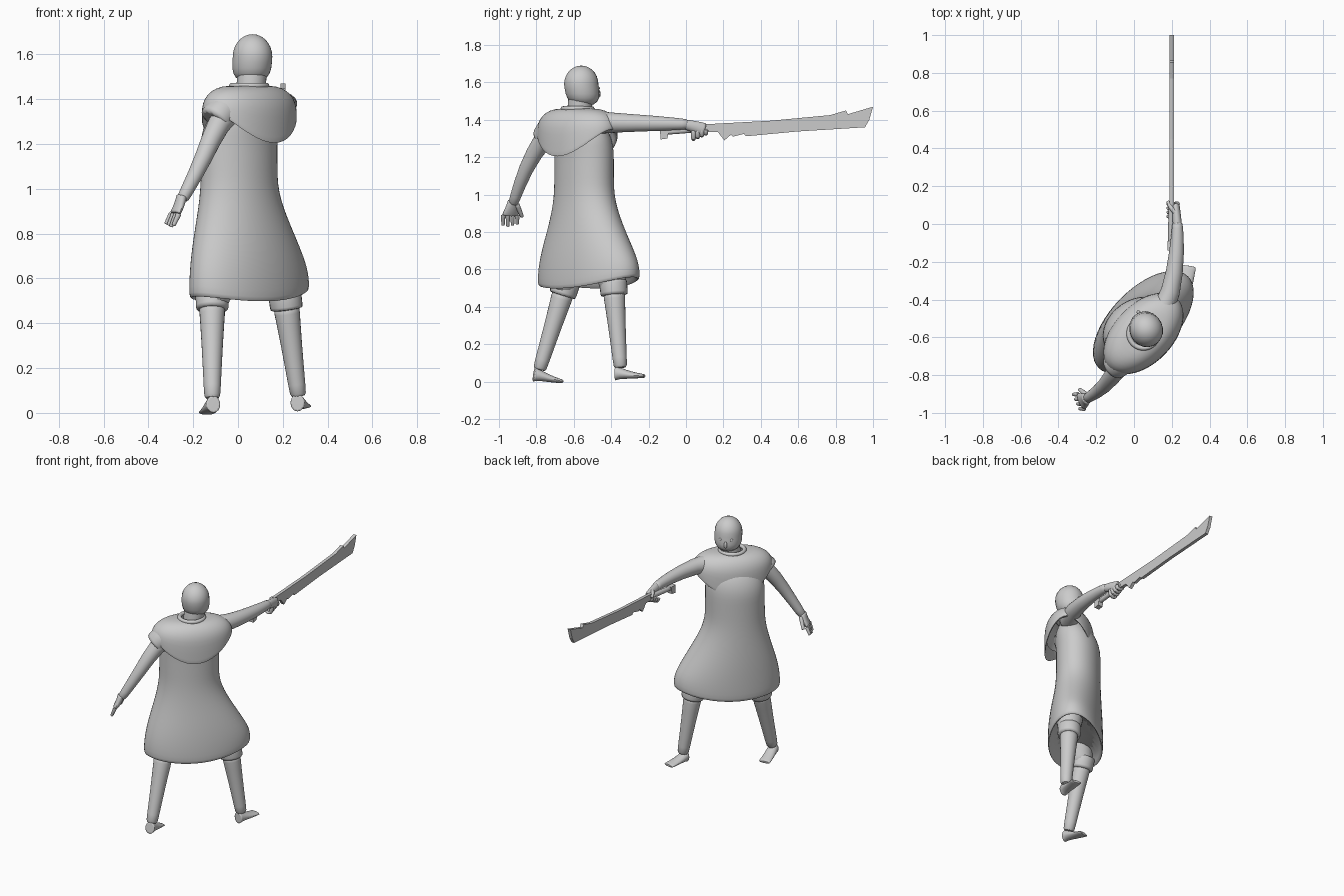
import bpy, bmesh, math
from mathutils import Vector

cube = bpy.data.objects.get("Cube")
if cube:
    bpy.data.objects.remove(cube)

grey = bpy.data.materials.new("plain_grey")
grey.use_nodes = True
tone = (.6, .6, .6, 1)
grey.diffuse_color = tone
grey.node_tree.nodes["Principled BSDF"].inputs["Base Color"].default_value = tone

UP = Vector((0, 0, 1))
SIDEWAYS = Vector((1, 0, 0))
FORWARD = Vector((0, 1, 0))


def heading(degrees):
    """Return the sideways and forward axes of a part turned about the vertical."""
    turn = math.radians(degrees)
    across = Vector((math.cos(turn), math.sin(turn), 0))
    return across, UP.cross(across)


ear, look = heading(24)


def finish(name, bm, smooth=True, subdivisions=0):
    bmesh.ops.recalc_face_normals(bm, faces=bm.faces)
    mesh = bpy.data.meshes.new(name)
    bm.to_mesh(mesh)
    bm.free()
    mesh.materials.append(grey)
    part = bpy.data.objects.new(name, mesh)
    bpy.context.collection.objects.link(part)
    if subdivisions:
        modifier = part.modifiers.new("rounding", "SUBSURF")
        modifier.levels = modifier.render_levels = subdivisions
    if smooth:
        bpy.ops.object.select_all(action="DESELECT")
        part.select_set(True)
        bpy.context.view_layer.objects.active = part
        bpy.ops.object.shade_smooth_by_angle(angle=math.radians(50))
    return part


def oval(centre, side, front, lift=None, count=12):
    """Return a ring of points; lift raises each by its sideways share."""
    ring = []
    for step in range(count):
        angle = math.tau * step / count
        c, s = math.cos(angle), math.sin(angle)
        ring.append(centre + side * c + front * s + UP * (lift(c) if lift else 0))
    return ring


def loft(name, rings, capped=True):
    """Skin a list of equal rings."""
    bm = bmesh.new()
    loops = [[bm.verts.new(point) for point in ring] for ring in rings]
    for low, high in zip(loops, loops[1:]):
        for i in range(len(low)):
            bm.faces.new((low[i - 1], low[i], high[i], high[i - 1]))
    if capped:
        bm.faces.new(loops[0])
        bm.faces.new(loops[-1])
    return finish(name, bm, subdivisions=1)


def limb(name, points, start, end, widths=None, up=FORWARD):
    """Sweep a tapering tube along points; widths flattens it across the up axis."""
    points = [Vector(point) for point in points]
    last = len(points) - 1
    wide_start, wide_end = widths or (start, end)
    rings = []
    for i, point in enumerate(points):
        along = points[min(i + 1, last)] - points[max(i - 1, 0)]
        side = along.cross(up).normalized()
        top = side.cross(along).normalized()
        share = i / last
        wide = wide_start + (wide_end - wide_start) * share
        high = start + (end - start) * share
        rings.append(oval(point, side * wide, top * high))
    # Tight rings next to the ends keep them from shrinking when rounded
    rings.insert(1, [a.lerp(b, .1) for a, b in zip(rings[0], rings[1])])
    rings.insert(-1, [a.lerp(b, .1) for a, b in zip(rings[-1], rings[-2])])
    return loft(name, rings)


def ball(name, centre, width, depth, height, chin=0):
    """Make an ovoid turned like the head, full below; chin pushes the jaw forward."""
    bm = bmesh.new()
    bmesh.ops.create_uvsphere(bm, u_segments=20, v_segments=14, radius=1)
    for vert in bm.verts:
        x, y, z = vert.co
        low = max(0, -z)
        full = math.sqrt(1 + low * low)
        vert.co = (centre + ear * x * full * width + look * (y * full * depth + low * chin)
                   + UP * (z * height - low * chin))
    return finish(name, bm)


def plate(name, outline, x, thickness):
    """Extrude a side-on outline into a flat plate."""
    bm = bmesh.new()
    face = bm.faces.new([bm.verts.new((x - thickness / 2, y, z)) for y, z in outline])
    extruded = bmesh.ops.extrude_face_region(bm, geom=[face])["geom"]
    moved = [item for item in extruded if isinstance(item, bmesh.types.BMVert)]
    bmesh.ops.translate(bm, vec=SIDEWAYS * thickness, verts=moved)
    return finish(name, bm, smooth=False)


# Tunic: flares and twists below the waist, domes in at the shoulders, waves at the hem
def tunic_ring(z, scale=1):
    flare = min(1, max(0, (1.05 - z) * 2))
    flare *= flare * (3 - 2 * flare)
    dome = max(0, (z - 1.25) * 5)
    scale *= math.sqrt(1 - dome * dome)
    across, facing = heading(38 + 8 * (flare + dome))
    centre = Vector((.005 + .045 * (flare + dome), .025 * (flare - dome) - .545, z))
    wave = flare ** 8
    return oval(centre, across * scale * (.19 + .155 * flare),
                facing * scale * (.14 + .037 * flare),
                lambda c: wave * (.02 * c + .04 * c * c - .02), 24)


tunic = [tunic_ring(.6, .8), tunic_ring(.53, .9), tunic_ring(.515, .97)]
tunic += [tunic_ring(.53 + .07 * step) for step in range(14)]
loft("tunic", tunic)

# Shoulder cape: a dome whose hem hangs lowest at the chest and back
across, facing = heading(46)
neck = Vector((.05, -.58, 1.46))


def cape_ring(spread, drop, rise=0):
    return oval(neck - UP * drop, across * (.08 + .18 * spread),
                facing * (.07 + .09 * spread), lambda c: rise * c * c, 24)


cape = []
for step in range(5):
    angle = math.pi / 8 * step
    cape.append(cape_ring(math.sin(angle), .13 * (1 - math.cos(angle)), .01 * step))
cape += [cape_ring(1, .25, .15), cape_ring(1, .26, .15),
         cape_ring(.9, .26, .15), cape_ring(.8, .16, .06)]
loft("shoulder_cape", cape, capped=False)

# Short cape sleeve over the lowered arm
limb("left_sleeve", [(.02, -.66, 1.38), (-.06, -.72, 1.36), (-.105, -.75, 1.3)], .08, .08)

# Rolled collar
bpy.ops.mesh.primitive_torus_add(major_radius=.077, minor_radius=.013, location=neck)
collar = bpy.context.object
collar.name = "collar"
collar.data.materials.append(grey)
bpy.ops.object.shade_smooth_by_angle(angle=math.radians(50))

# Neck and head, turned part way from the chest towards the blade
skull = Vector((.065, -.56, 1.59))
limb("neck", [neck - UP * .1, skull - UP * .05], .065, .07)
ball("head", skull, .088, .093, .1, chin=.018)
ball("nose", skull + look * .1 - UP * .05, .01, .012, .022)
for label, sign in (("left", -1), ("right", 1)):
    ball(label + "_eye", skull + look * .084 + ear * sign * .035 - UP * .02, .01, .008, .008)


# Legs: trouser leg, turned cuff, shin and foot
def leg(label, hip, knee, ankle, toe):
    hip, knee, ankle, toe = map(Vector, (hip, knee, ankle, toe))
    limb(label + "_trouser_leg", [hip, knee], .11, .07)
    limb(label + "_cuff", [knee.lerp(ankle, -.15), knee.lerp(ankle, .05)], .078, .076)
    limb(label + "_shin", [knee, knee.lerp(ankle, .4), ankle], .062, .037)
    heel = ankle - toe * .22 - UP * .025
    limb(label + "_foot", [heel, heel + toe * .2, heel + toe * .6 - UP * .01,
                           heel + toe * 1.2 - UP * .015],
         .042, .01, widths=(.033, .04), up=UP)


leg("right", (.17, -.43, .75), (.215, -.385, .48), (.27, -.35, .07), (.022, .132, 0))
leg("left", (-.05, -.62, .75), (-.115, -.655, .48), (-.115, -.785, .06), (-.025, .128, -.02))

# Lowered left arm with an open hand
wrist = Vector((-.25, -.925, .95))
limb("left_arm", [(0, -.68, 1.38), (-.09, -.765, 1.3), (-.15, -.86, 1.14), wrist], .066, .028)
palm = wrist + Vector((-.03, -.015, -.06))
spread = Vector((-.4, .9, 0))
limb("left_palm", [wrist + UP * .02, wrist.lerp(palm, .4), palm],
     .028, .05, widths=(.024, .018), up=spread)
for finger in range(4):
    base = palm + spread * .028 * (finger - 1.5)
    tip = base - UP * (.06 - .006 * abs(finger - 1)) - SIDEWAYS * .025
    limb(f"left_finger_{finger}", [base, base.lerp(tip, .5), tip], .013, .009)
thumb = wrist + FORWARD * .02
limb("left_thumb", [thumb, thumb + Vector((-.04, .03, -.07))], .015, .01)

# Outstretched right arm with a closed hand
wrist = Vector((.23, .01, 1.376))
limb("right_arm", [(.12, -.5, 1.385), (.2, -.38, 1.385), (.23, -.13, 1.38), wrist],
     .067, .028, up=UP)
palm = wrist + Vector((-.01, .09, -.03))
limb("right_palm", [wrist - FORWARD * .02, wrist.lerp(palm, .4), palm],
     .027, .038, widths=(.025, .022), up=UP)
for finger in range(4):
    base = wrist + FORWARD * (.03 + .022 * finger) - UP * .03
    curl = base - UP * (.052 - .01 * finger)
    limb(f"right_finger_{finger}",
         [base, curl, curl - SIDEWAYS * .04, curl - SIDEWAYS * .05 + UP * .03], .014, .01)
thumb = wrist + FORWARD * .04
limb("right_thumb", [thumb, thumb + Vector((-.04, .04, 0)), thumb + Vector((-.05, .07, -.02))],
     .015, .009, up=UP)

# Sword: notched blade with a hooked tip, round handle and angled pommel
back_edge = [(.08, 1.375), (.45, 1.395), (.77, 1.425), (.855, 1.45), (.865, 1.43), (1, 1.47)]
cutting_edge = [(.98, 1.4), (.957, 1.36), (.6, 1.338), (.32, 1.312), (.31, 1.325),
                (.25, 1.31), (.24, 1.32), (.205, 1.29), (.17, 1.335), (.08, 1.335)]
plate("blade", back_edge + cutting_edge, .2, .022)
limb("handle", [(.195, -.11, 1.335), (.2, .12, 1.355)], .016, .018, up=UP)
plate("pommel", [(-.14, 1.35), (-.09, 1.35), (-.1, 1.3), (-.135, 1.295)], .195, .036)
